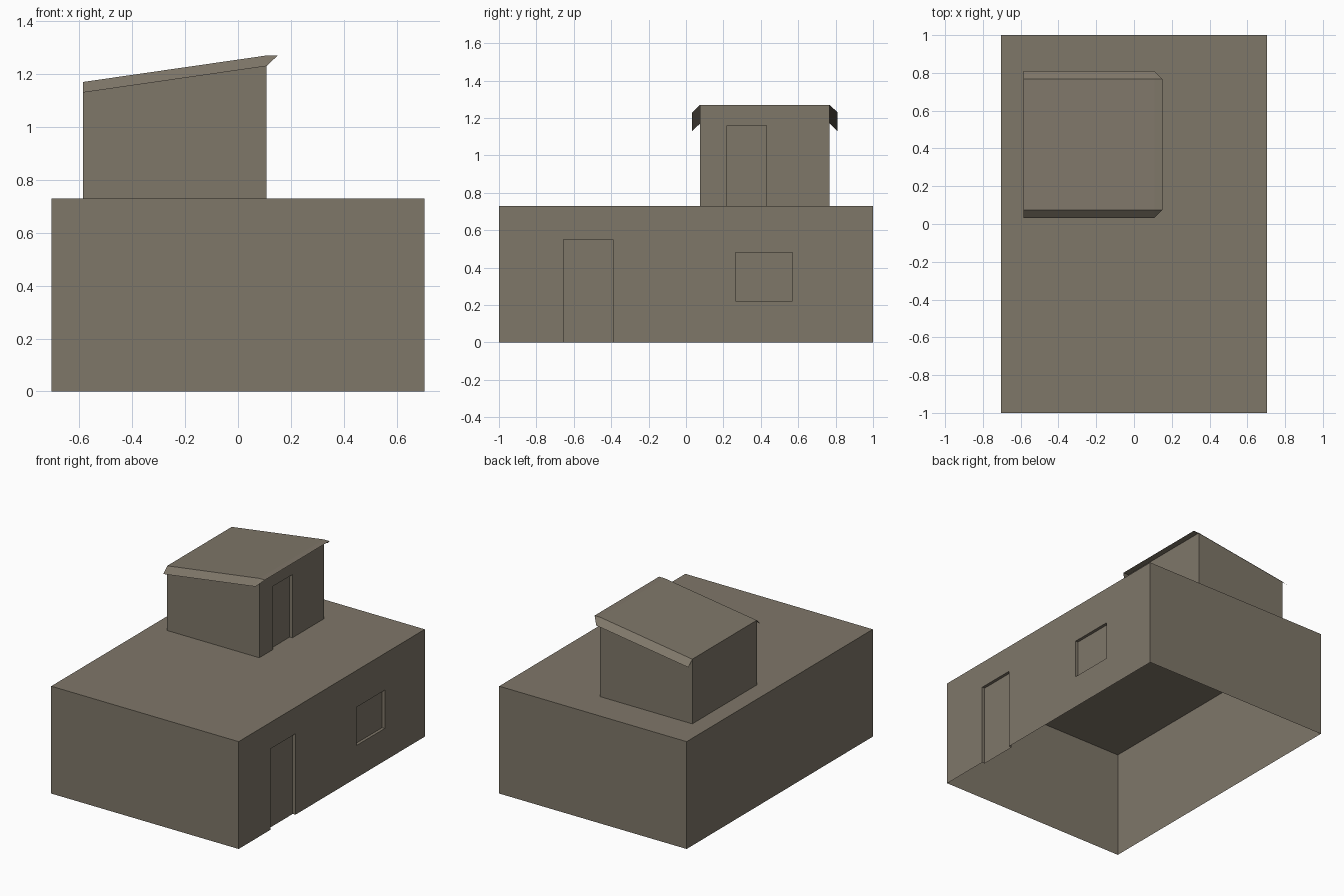
import bpy
import bmesh
from mathutils import Vector

default = bpy.data.objects.get("Cube")
if default:
    bpy.data.objects.remove(default, do_unlink=True)

# One plain plaster colour for the whole building
plaster = bpy.data.materials.new("warm_grey_plaster")
plaster.use_nodes = True
COLOR = (0.212, 0.184, 0.141, 1)
plaster.diffuse_color = COLOR
shader = next(n for n in plaster.node_tree.nodes if n.type == "BSDF_PRINCIPLED")
shader.inputs["Base Color"].default_value = COLOR
shader.inputs["Roughness"].default_value = 0.9

RECESS = Vector((-0.02, 0, 0))


def finish(bm, name):
    mesh = bpy.data.meshes.new(name)
    bm.to_mesh(mesh)
    bm.free()
    mesh.materials.append(plaster)
    obj = bpy.data.objects.new(name, mesh)
    bpy.context.collection.objects.link(obj)
    return obj


def shell(x0, x1, y0, y1, z0, z1):
    """Box of thin walls, open at the bottom."""
    bm = bmesh.new()
    bmesh.ops.create_cube(bm, size=1)
    for v in bm.verts:
        v.co = (x1 if v.co.x > 0 else x0,
                y1 if v.co.y > 0 else y0,
                z1 if v.co.z > 0 else z0)
    bottom = [f for f in bm.faces if f.normal.z < -0.5]
    bmesh.ops.delete(bm, geom=bottom, context="FACES")
    return bm


def cut(bm, faces, point, normal):
    geom = set(faces)
    for f in faces:
        geom.update(f.edges)
        geom.update(f.verts)
    bmesh.ops.bisect_plane(bm, geom=list(geom), plane_co=point, plane_no=normal)


def recess(bm, x, y0, y1, z0, z1, floor):
    """Sink a rectangular door or window into the wall facing +x."""
    def wall(lo, hi):
        return [f for f in bm.faces
                if f.normal.x > 0.9 and abs(f.verts[0].co.x - x) < 0.001
                and lo < f.calc_center_median().y < hi]
    for y in (y0, y1):
        cut(bm, wall(-2, 2), (x, y, 0), (0, 1, 0))
        bm.normal_update()
    for z in (z0, z1):
        if z > floor:
            cut(bm, wall(y0, y1), (x, 0, z), (0, 0, 1))
            bm.normal_update()
    panel = next(f for f in wall(y0, y1)
                 if z0 < f.calc_center_bounds().z < z1)
    rim = list(panel.edges)
    bmesh.ops.delete(bm, geom=[panel], context="FACES_ONLY")
    new = bmesh.ops.extrude_edge_only(bm, edges=rim)["geom"]
    verts = [g for g in new if isinstance(g, bmesh.types.BMVert)]
    bmesh.ops.translate(bm, verts=verts, vec=RECESS)
    edges = [e for e in bm.edges if all(v in verts for v in e.verts)]
    bmesh.ops.contextual_create(bm, geom=edges)
    # A door reaches the floor, so it has no sill
    sill = [f for f in bm.faces if all(v.co.z < floor + 0.001 for v in f.verts)]
    bmesh.ops.delete(bm, geom=sill, context="FACES")
    bmesh.ops.recalc_face_normals(bm, faces=bm.faces)
    bm.normal_update()


# Main storey with a door and a window
DECK, SIDE = 0.73, 0.705
bm = shell(-SIDE, SIDE, -1, 1, 0, DECK)
recess(bm, SIDE, -0.655, -0.39, 0, 0.55, 0)
recess(bm, SIDE, 0.265, 0.57, 0.22, 0.48, 0)
finish(bm, "main_storey")

# Rooftop room with sloping wall tops and a door
X0, X1, Y0, Y1 = -0.585, 0.108, 0.075, 0.768
LOW, HIGH = 1.17, 1.27
bm = shell(X0, X1, Y0, Y1, DECK, HIGH)
lid = [f for f in bm.faces if f.normal.z > 0.5]
bmesh.ops.delete(bm, geom=lid, context="FACES_ONLY")
for v in bm.verts:
    if v.co.z > DECK + 0.1 and v.co.x < 0:
        v.co.z = LOW
bm.normal_update()
recess(bm, X1, 0.22, 0.43, DECK, 1.16, DECK)
finish(bm, "rooftop_room")

# Pitched roof sheet, level lip on the high side, drooping eaves at both ends
EAVE, DROP = 0.042, 0.04
bm = bmesh.new()


def face(*points):
    bm.faces.new([bm.verts.new(p) for p in points])


face((X0, Y0, LOW), (X1, Y0, HIGH), (X1, Y1, HIGH), (X0, Y1, LOW))
face((X1, Y0, HIGH), (X1 + EAVE, Y0, HIGH), (X1 + EAVE, Y1, HIGH), (X1, Y1, HIGH))
for y, out in ((Y0, -EAVE), (Y1, EAVE)):
    face((X0, y, LOW), (X0, y + out, LOW - DROP),
         (X1, y + out, HIGH - DROP), (X1, y, HIGH))
    face((X1, y, HIGH), (X1, y + out, HIGH - DROP), (X1 + EAVE, y, HIGH))
bmesh.ops.remove_doubles(bm, verts=bm.verts, dist=0.0005)
bmesh.ops.recalc_face_normals(bm, faces=bm.faces)
bm.normal_update()
if max(bm.faces, key=lambda f: f.calc_area()).normal.z < 0:
    bmesh.ops.reverse_faces(bm, faces=bm.faces)
finish(bm, "pitched_roof")
